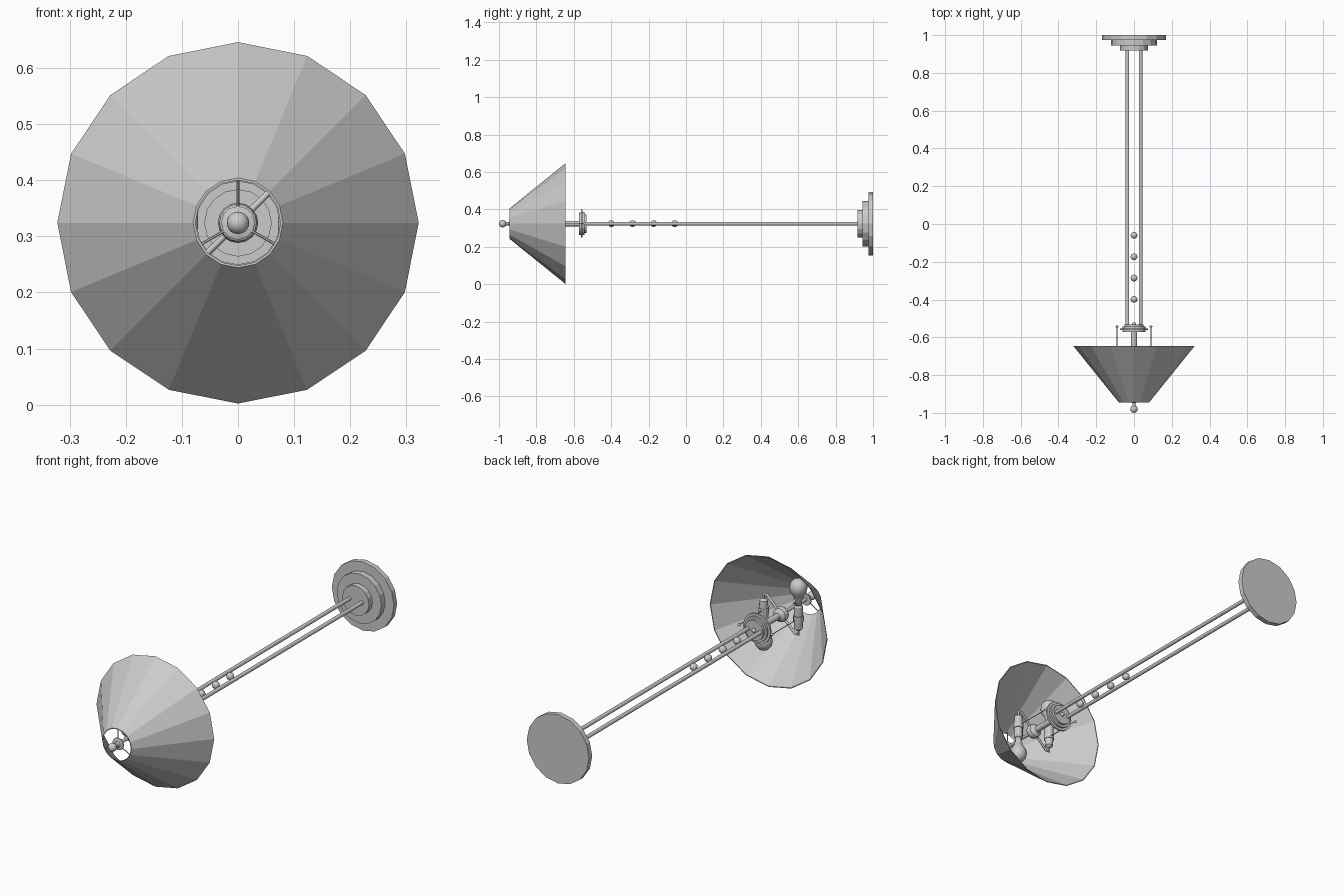
import bpy, bmesh, math
from mathutils import Vector, Matrix

if "Cube" in bpy.data.objects:
    bpy.data.objects.remove(bpy.data.objects["Cube"])

CZ = 0.324  # height of the lamp axis, which runs along y


def make(name, bm, smooth=False):
    bmesh.ops.recalc_face_normals(bm, faces=bm.faces[:])
    me = bpy.data.meshes.new(name)
    bm.to_mesh(me)
    bm.free()
    for p in me.polygons:
        p.use_smooth = smooth
    ob = bpy.data.objects.new(name, me)
    bpy.context.collection.objects.link(ob)
    return ob


def lathe(name, profile, sides=16, origin=(0, 0, CZ), axis=(0, 1, 0), closed=False, smooth=False):
    """Revolve (radius, distance along axis) points around an axis."""
    bm = bmesh.new()
    rot = Vector((0, 0, 1)).rotation_difference(Vector(axis)).to_matrix()
    rings = []
    for r, d in profile:
        rings.append([bm.verts.new(rot @ Vector((r * math.cos(2 * math.pi * i / sides),
                                                 r * math.sin(2 * math.pi * i / sides), d)) + Vector(origin))
                      for i in range(sides)])
    pairs = list(zip(rings, rings[1:]))
    if closed:
        pairs.append((rings[-1], rings[0]))
    for a, b in pairs:
        for i in range(sides):
            j = (i + 1) % sides
            bm.faces.new((a[i], a[j], b[j], b[i]))
    if not closed:
        bm.faces.new(rings[0])
        bm.faces.new(rings[-1])
    return make(name, bm, smooth)


def ball(name, loc, r):
    bm = bmesh.new()
    bmesh.ops.create_uvsphere(bm, u_segments=16, v_segments=10, radius=r, matrix=Matrix.Translation(loc))
    return make(name, bm, True)


def rod(name, a, b, r, sides=8):
    a, b = Vector(a), Vector(b)
    d = b - a
    return lathe(name, [(r, 0), (r, d.length)], sides, a, d.normalized())


def tube(name, pts, r):
    cu = bpy.data.curves.new(name, 'CURVE')
    cu.dimensions = '3D'
    cu.bevel_depth = r
    cu.bevel_resolution = 2
    sp = cu.splines.new('POLY')
    sp.points.add(len(pts) - 1)
    for p, co in zip(sp.points, pts):
        p.co = (*co, 1)
    ob = bpy.data.objects.new(name, cu)
    bpy.context.collection.objects.link(ob)


# Stepped base
lathe("base", [(0.17, 1.0), (0.17, 0.975), (0.122, 0.975), (0.122, 0.945), (0.073, 0.945), (0.073, 0.918)])

# Twin poles with a row of beads between them
for s in (-1, 1):
    rod("pole", (s * 0.035, 0.93, CZ), (s * 0.035, -0.54, CZ), 0.0095, 12)
for i in range(4):
    ball("bead", (0, -0.06 - i * 0.113, CZ), 0.018)

# Stepped collar and centre stem
lathe("collar", [(0.05, -0.532), (0.05, -0.543), (0.062, -0.543), (0.062, -0.553),
                 (0.075, -0.553), (0.075, -0.562), (0.06, -0.562), (0.06, -0.572)])
ball("collar_bead", (0, -0.53, CZ), 0.01)
rod("stem", (0, -0.56, CZ), (0, -0.75, CZ), 0.015, 12)
lathe("stem_hub", [(0.015, -0.715), (0.033, -0.728), (0.036, -0.742), (0.033, -0.756), (0.012, -0.77)])
rod("upper_stem", (0, -0.76, CZ), (0, -0.965, CZ), 0.008, 12)

# Two lamp holders, the second turned half way round the stem
for s in (-1, 1):
    x, y = s * 0.095, -0.742
    up = (0, 0, -s)

    def at(h):
        return (x, y, CZ - s * h)
    tube("holder_arm", [(0, y, CZ), (x * 0.8, y, CZ + s * 0.075), (x, y, CZ + s * 0.075), at(-0.04)], 0.006)
    lathe("socket", [(0.008, -0.055), (0.019, -0.045), (0.021, -0.01), (0.024, -0.01), (0.024, 0.02),
                     (0.021, 0.02), (0.021, 0.065), (0.016, 0.072)], 12, (x, y, CZ), up)
    lathe("bulb", [(0.014, 0.068), (0.016, 0.095), (0.025, 0.118), (0.037, 0.138), (0.041, 0.158),
                   (0.037, 0.178), (0.024, 0.194), (0.006, 0.2)], 16, (x, y, CZ), up, smooth=True)
    rod("pull_chain", (s * 0.09, y, CZ), (s * 0.09, -0.545, CZ), 0.002, 6)
    ball("chain_end", (s * 0.09, -0.543, CZ), 0.007)

# Open cone shade with thin wall
lathe("shade", [(0.322, -0.645), (0.08, -0.945), (0.076, -0.945), (0.318, -0.645)], closed=True)

# Spider frame at the shade top
for deg in (90, 210, 330):
    c, s = math.cos(math.radians(deg)), math.sin(math.radians(deg))
    rod("shade_support", (0, -0.935, CZ), (0.078 * c, -0.935, CZ + 0.078 * s), 0.0025, 6)
lathe("support_disc", [(0.03, -0.932), (0.03, -0.938), (0.012, -0.942)], 12)

# Finial
lathe("finial_neck", [(0.018, -0.938), (0.009, -0.948), (0.009, -0.97)], 12)
ball("finial", (0, -0.98, CZ), 0.02)
